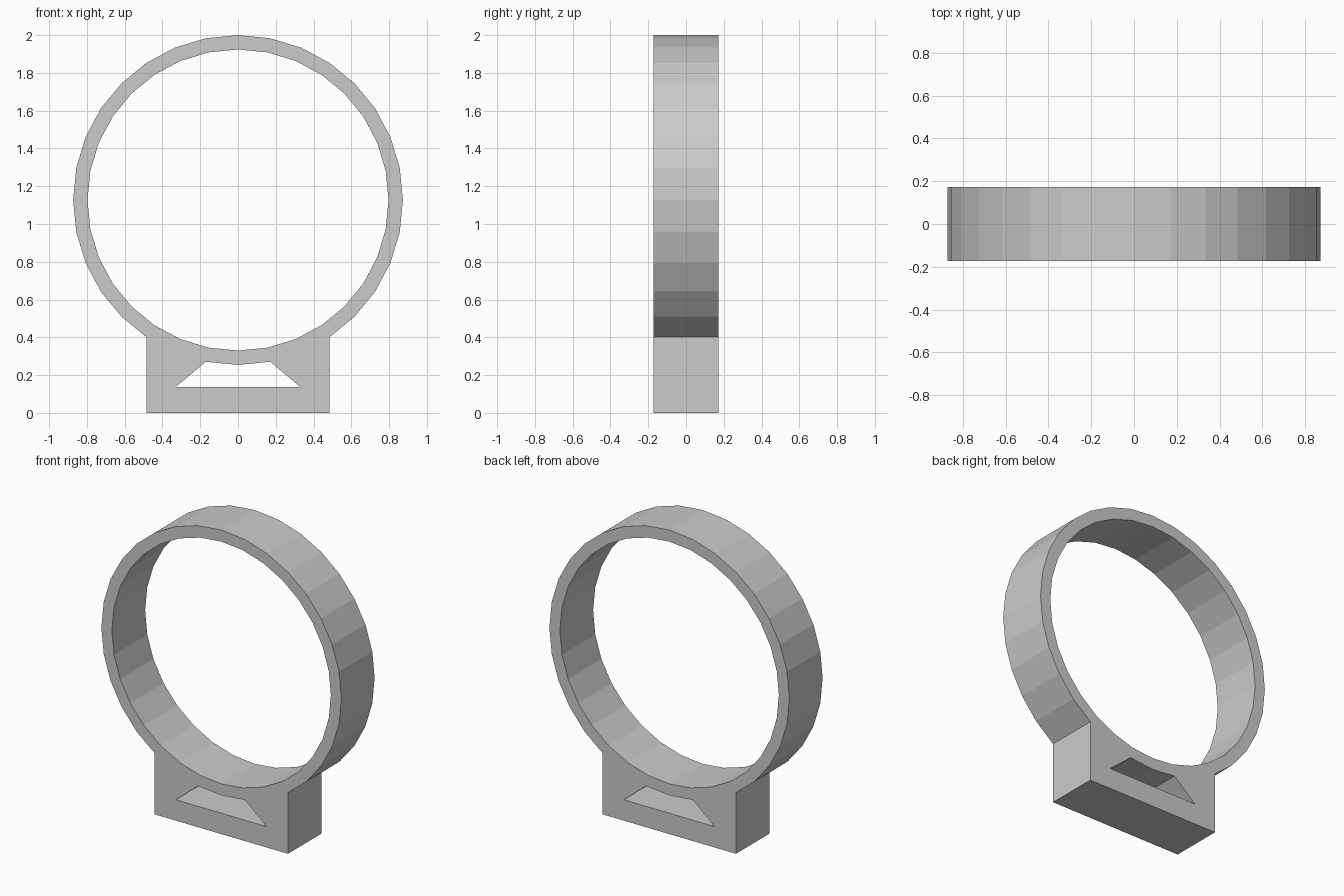
import bpy, bmesh
from math import sin, cos, tau

if "Cube" in bpy.data.objects:
    bpy.data.objects.remove(bpy.data.objects["Cube"])

SIDES = 32
R_OUT, R_IN, CZ = 0.873, 0.797, 1.127
HALF_DEPTH = 0.173


def ring_point(radius, i):
    """Point on the ring, counted from the lowest vertex."""
    a = tau * i / SIDES
    return (radius * sin(a), CZ - radius * cos(a))


def finish(name, bm):
    bmesh.ops.remove_doubles(bm, verts=bm.verts, dist=1e-5)
    bmesh.ops.recalc_face_normals(bm, faces=bm.faces)
    mesh = bpy.data.meshes.new(name)
    bm.to_mesh(mesh)
    bm.free()
    obj = bpy.data.objects.new(name, mesh)
    bpy.context.collection.objects.link(obj)
    return obj


def add_face(bm, coords):
    bm.faces.new([bm.verts.new(c) for c in coords])


def add_wall(bm, p, q):
    """Quad running front to back along one profile edge."""
    d = HALF_DEPTH
    add_face(bm, [(p[0], -d, p[1]), (q[0], -d, q[1]),
                  (q[0], d, q[1]), (p[0], d, p[1])])


def add_caps(bm, outline):
    for y in (-HALF_DEPTH, HALF_DEPTH):
        add_face(bm, [(x, y, z) for x, z in outline])


# Hoop: outer wall left open where the base joins it
joined = {1, 2, SIDES - 3, SIDES - 2}
bm = bmesh.new()
for i in range(SIDES):
    o1, o2 = ring_point(R_OUT, i), ring_point(R_OUT, i + 1)
    i1, i2 = ring_point(R_IN, i), ring_point(R_IN, i + 1)
    add_caps(bm, [o1, o2, i2, i1])
    add_wall(bm, i1, i2)
    if i not in joined:
        add_wall(bm, o1, o2)
finish("hoop", bm)

# Base: block with a slot under the hoop, following the hoop's lower facets
right = [ring_point(R_OUT, i) for i in (3, 2, 1)]
half = [(right[0][0], 0.0)] + right + [(0.33, 0.137)]
outline = half + [(-x, z) for x, z in reversed(half)]
bm = bmesh.new()
add_caps(bm, outline)
contact = {1, 2, 6, 7}
for i, p in enumerate(outline):
    if i not in contact:
        add_wall(bm, p, outline[(i + 1) % len(outline)])
finish("base", bm)
